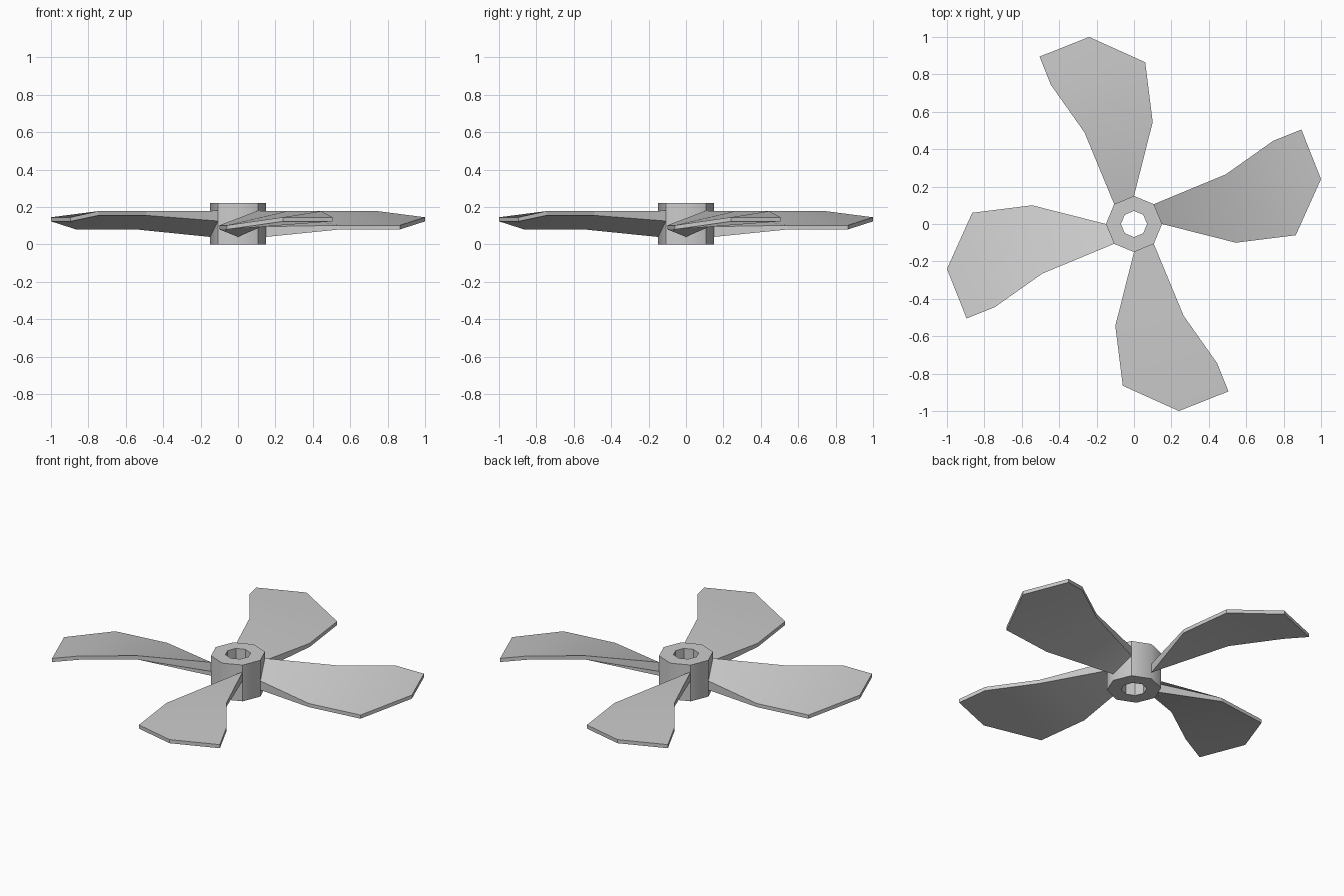
import bpy, bmesh, math
from mathutils import Matrix

if "Cube" in bpy.data.objects:
    bpy.data.objects.remove(bpy.data.objects["Cube"])


def finish(name, bm):
    bmesh.ops.recalc_face_normals(bm, faces=bm.faces)
    me = bpy.data.meshes.new(name)
    bm.to_mesh(me)
    bm.free()
    ob = bpy.data.objects.new(name, me)
    bpy.context.collection.objects.link(ob)
    return ob


# Hub: octagonal tube
R, HOLE, H, N = 0.15, 0.07, 0.22, 8
bm = bmesh.new()
profile = [(HOLE, 0), (R, 0), (R, H), (HOLE, H)]
rings = []
for i in range(N):
    a = i * math.tau / N
    rings.append([bm.verts.new((r * math.cos(a), r * math.sin(a), z)) for r, z in profile])
for i in range(N):
    p, q = rings[i], rings[(i + 1) % N]
    for j in range(4):
        k = (j + 1) % 4
        bm.faces.new((p[j], q[j], q[k], p[k])).smooth = True
# All edges are crisp except the outer uprights on the axes
for e in bm.edges:
    e.smooth = False
for i in range(0, N, 2):
    bm.edges.get((rings[i][1], rings[i][2])).smooth = True
finish("hub", bm)

# Blade stations: low edge (x, y, bottom, top), high edge (x, y, bottom, top)
STATIONS = [
    ((0.15, 0.0, 0.04, 0.095), (0.106, 0.106, 0.125, 0.18)),
    ((0.545, -0.10, 0.08, 0.102), (0.49, 0.265, 0.155, 0.178)),
    ((0.865, -0.06, 0.08, 0.102), (0.745, 0.445, 0.155, 0.178)),
    ((1.0, 0.24, 0.123, 0.145), (0.895, 0.505, 0.123, 0.145)),
]


def blade(index):
    bm = bmesh.new()
    sections = []
    for lo, hi in STATIONS:
        corners = [(*lo[:2], lo[2]), (*hi[:2], hi[2]), (*hi[:2], hi[3]), (*lo[:2], lo[3])]
        sections.append([bm.verts.new(c) for c in corners])
    for a, b in zip(sections, sections[1:]):
        for j in range(4):
            k = (j + 1) % 4
            f = bm.faces.new((a[j], b[j], b[k], a[k]))
            f.smooth = j in (0, 2)
    bm.faces.new(sections[0])
    bm.faces.new(sections[-1])
    # Broad faces blend smoothly, the rim stays crisp
    for e in bm.edges:
        e.smooth = all(f.smooth for f in e.link_faces)
    bm.transform(Matrix.Rotation(index * math.pi / 2, 4, 'Z'))
    finish(f"blade_{index + 1}", bm)


for n in range(4):
    blade(n)
